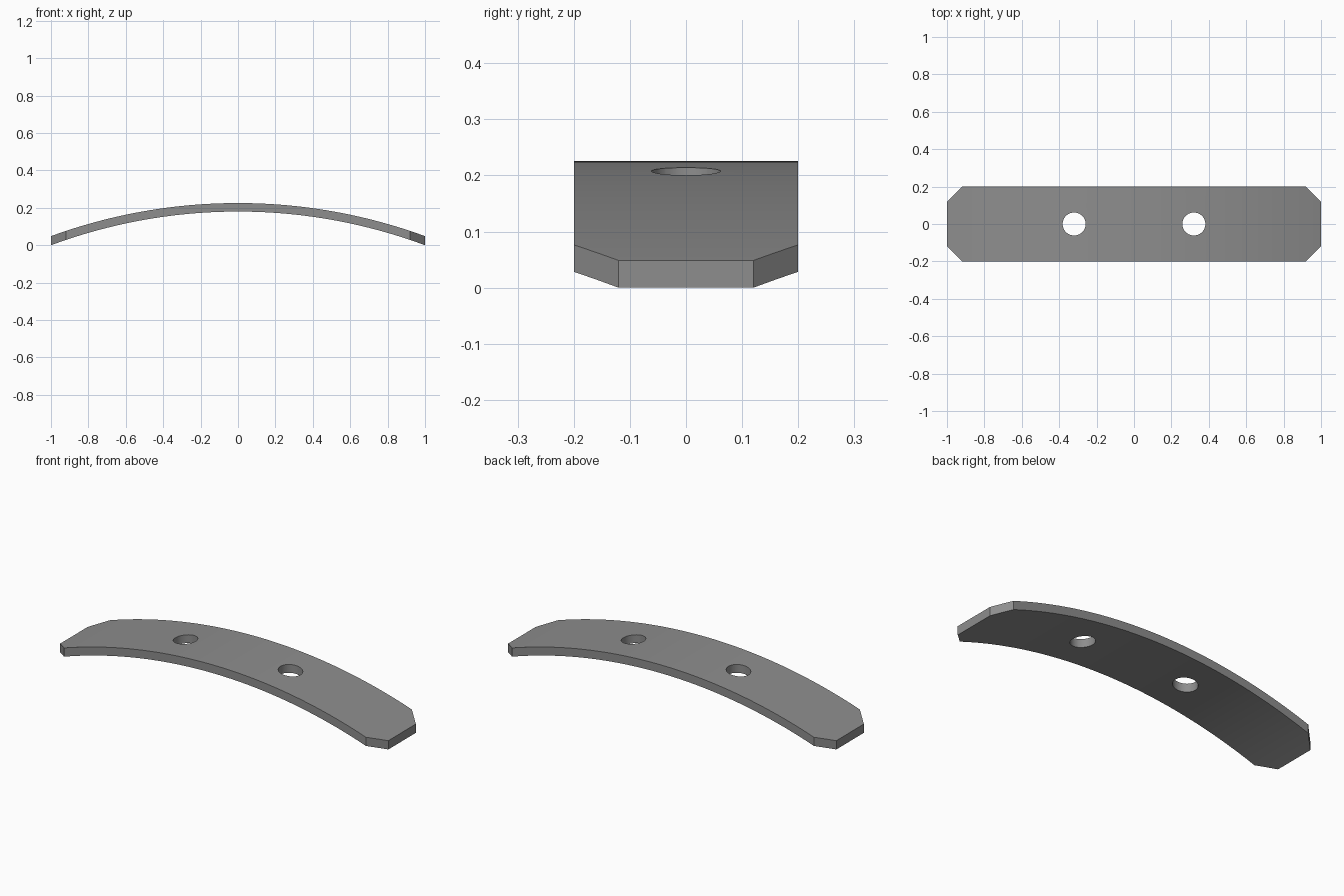
import bpy, math

if "Cube" in bpy.data.objects:
    bpy.data.objects.remove(bpy.data.objects["Cube"])

TOP, THICK, R = 0.2255, 0.0455, 2.913   # crown height, plate thickness, outer radius
SEGS = 64

grey = bpy.data.materials.new("steel grey")
grey.diffuse_color = (0.27, 0.27, 0.27, 1)
grey.use_nodes = True
grey.node_tree.nodes["Principled BSDF"].inputs["Base Color"].default_value = grey.diffuse_color


def prism(name, outline, axis, lo, hi):
    """Extrude a closed 2D outline along y (outline in x,z) or z (outline in x,y)."""
    n = len(outline)
    place = (lambda p, d: (p[0], d, p[1])) if axis == "y" else (lambda p, d: (p[0], p[1], d))
    verts = [place(p, d) for d in (lo, hi) for p in outline]
    faces = [tuple(range(n))[::-1], tuple(range(n, 2 * n))]
    faces += [(i, (i + 1) % n, n + (i + 1) % n, n + i) for i in range(n)]
    if axis == "y":
        faces = [f[::-1] for f in faces]
    mesh = bpy.data.meshes.new(name)
    mesh.from_pydata(verts, [], faces)
    mesh.materials.append(grey)
    obj = bpy.data.objects.new(name, mesh)
    bpy.context.collection.objects.link(obj)
    return obj


def arc(radius):
    reach = math.asin(1.06 / radius)
    angles = [reach * (2 * i / SEGS - 1) for i in range(SEGS + 1)]
    return [(radius * math.sin(a), TOP - R + radius * math.cos(a)) for a in angles]


# Curved plate, cut from an arched slab
plate = prism("curved_plate", arc(R - THICK) + arc(R)[::-1], "y", -0.3, 0.3)

# Plan outline with chamfered corners
plan = [(-0.92, -0.2), (0.92, -0.2), (1, -0.12), (1, 0.12),
        (0.92, 0.2), (-0.92, 0.2), (-1, 0.12), (-1, -0.12)]
cutters = [(prism("outline_cutter", plan, "z", -0.5, 0.5), "INTERSECT")]

# Two vertical bolt holes
for side in (-1, 1):
    circle = [(side * 0.32 + 0.0615 * math.cos(math.tau * i / 48),
               0.0615 * math.sin(math.tau * i / 48)) for i in range(48)]
    cutters.append((prism("hole_cutter", circle, "z", -0.5, 0.5), "DIFFERENCE"))

bpy.context.view_layer.objects.active = plate
plate.select_set(True)
for cutter, operation in cutters:
    mod = plate.modifiers.new("cut", "BOOLEAN")
    mod.operation, mod.object, mod.solver = operation, cutter, "EXACT"
    bpy.ops.object.modifier_apply(modifier=mod.name)
    bpy.data.objects.remove(cutter)

bpy.ops.object.shade_smooth_by_angle(angle=math.radians(15))
